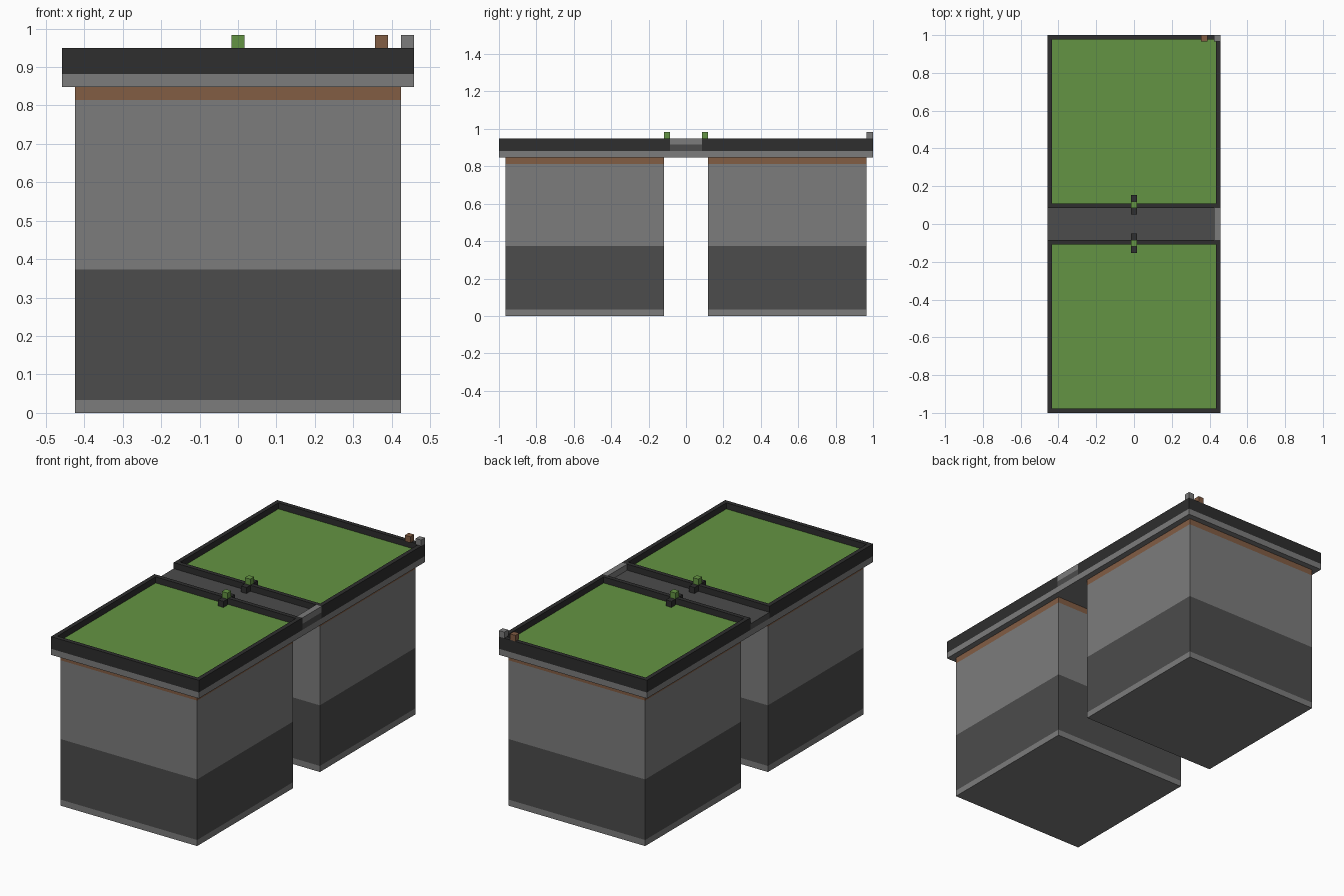
import bpy
import bmesh
from mathutils import Vector

cube = bpy.data.objects.get("Cube")
if cube:
    bpy.data.objects.remove(cube, do_unlink=True)

U = 2 / 59  # block size; all dimensions below are counted in blocks


def make_material(name, hex_code):
    srgb = [int(hex_code[i:i + 2], 16) / 255 for i in (0, 2, 4)]
    color = [c / 12.92 if c < 0.04 else ((c + 0.055) / 1.055) ** 2.4 for c in srgb] + [1]
    mat = bpy.data.materials.new(name)
    mat.use_nodes = True
    mat.diffuse_color = color
    mat.node_tree.nodes["Principled BSDF"].inputs["Base Color"].default_value = color
    return mat


STONE = make_material("light stone", "7C7C7C")
DARK = make_material("dark stone", "4C4C4C")
BLACK = make_material("black trim", "2E2E2E")
WOOD = make_material("brown wood", "825D44")
GREEN = make_material("green grass", "649443")


def finish(name, bm, mats):
    bmesh.ops.recalc_face_normals(bm, faces=bm.faces)
    mesh = bpy.data.meshes.new(name)
    bm.to_mesh(mesh)
    bm.free()
    for mat in mats:
        mesh.materials.append(mat)
    obj = bpy.data.objects.new(name, mesh)
    bpy.context.collection.objects.link(obj)
    return obj


def box_mesh(center, size):
    bm = bmesh.new()
    bmesh.ops.create_cube(bm, size=1)
    bmesh.ops.scale(bm, vec=Vector(size) * U, verts=bm.verts)
    bmesh.ops.translate(bm, vec=Vector(center) * U, verts=bm.verts)
    return bm


def box(name, center, size, mat):
    return finish(name, box_mesh(center, size), [mat])


def tower(name, y):
    # Square block cut into horizontal colour bands
    bm = box_mesh((0, y, 12.5), (25, 25, 25))
    cuts = (1, 11, 24)
    for z in cuts:
        bmesh.ops.bisect_plane(bm, geom=bm.verts[:] + bm.edges[:] + bm.faces[:],
                               plane_co=(0, 0, z * U), plane_no=(0, 0, 1))
    for f in bm.faces:
        z = f.calc_center_median().z / U
        f.material_index = sum(z > c for c in cuts)
    finish(name, bm, [STONE, DARK, STONE, WOOD])


def roof_garden(name, y):
    # Raised black rim around a sunken lawn
    bm = box_mesh((0, y, 27), (27, 27, 2))
    bm.normal_update()
    top = max(bm.faces, key=lambda f: f.calc_center_median().z)
    bmesh.ops.inset_region(bm, faces=[top], thickness=U)
    rim = bmesh.ops.extrude_face_region(bm, geom=[top])
    lawn = [g for g in rim["geom"] if isinstance(g, bmesh.types.BMFace)][0]
    bmesh.ops.translate(bm, vec=(0, 0, -U), verts=lawn.verts)
    lawn.material_index = 1
    if top.is_valid:
        bmesh.ops.delete(bm, geom=[top], context="FACES_ONLY")
    finish(name, bm, [BLACK, GREEN])


# Two matching towers with roof gardens and small marker posts
for side, s in (("front", -1), ("back", 1)):
    tower(side + "_tower", s * 16)
    roof_garden(side + "_roof_garden", s * 16)
    box(side + "_marker", (0, s * 3, 28.5), (1, 1, 1), GREEN)
    box(side + "_inner_peg", (0, s * 2, 27.5), (1, 1, 1), BLACK)
    box(side + "_lawn_peg", (0, s * 4, 27.5), (1, 1, 1), BLACK)

# Shared slab, walkway between the gardens and its one-sided rail
box("roof_slab", (0, 0, 25.5), (27, 59, 1), STONE)
box("walkway", (0, 0, 26.5), (27, 5, 1), DARK)
box("walkway_rail", (13, 0, 27.5), (1, 5, 1), STONE)

# Loose blocks on the back corner
box("corner_stone", (13, 29, 28.5), (1, 1, 1), STONE)
box("corner_wood", (11, 29, 28.5), (1, 1, 1), WOOD)
